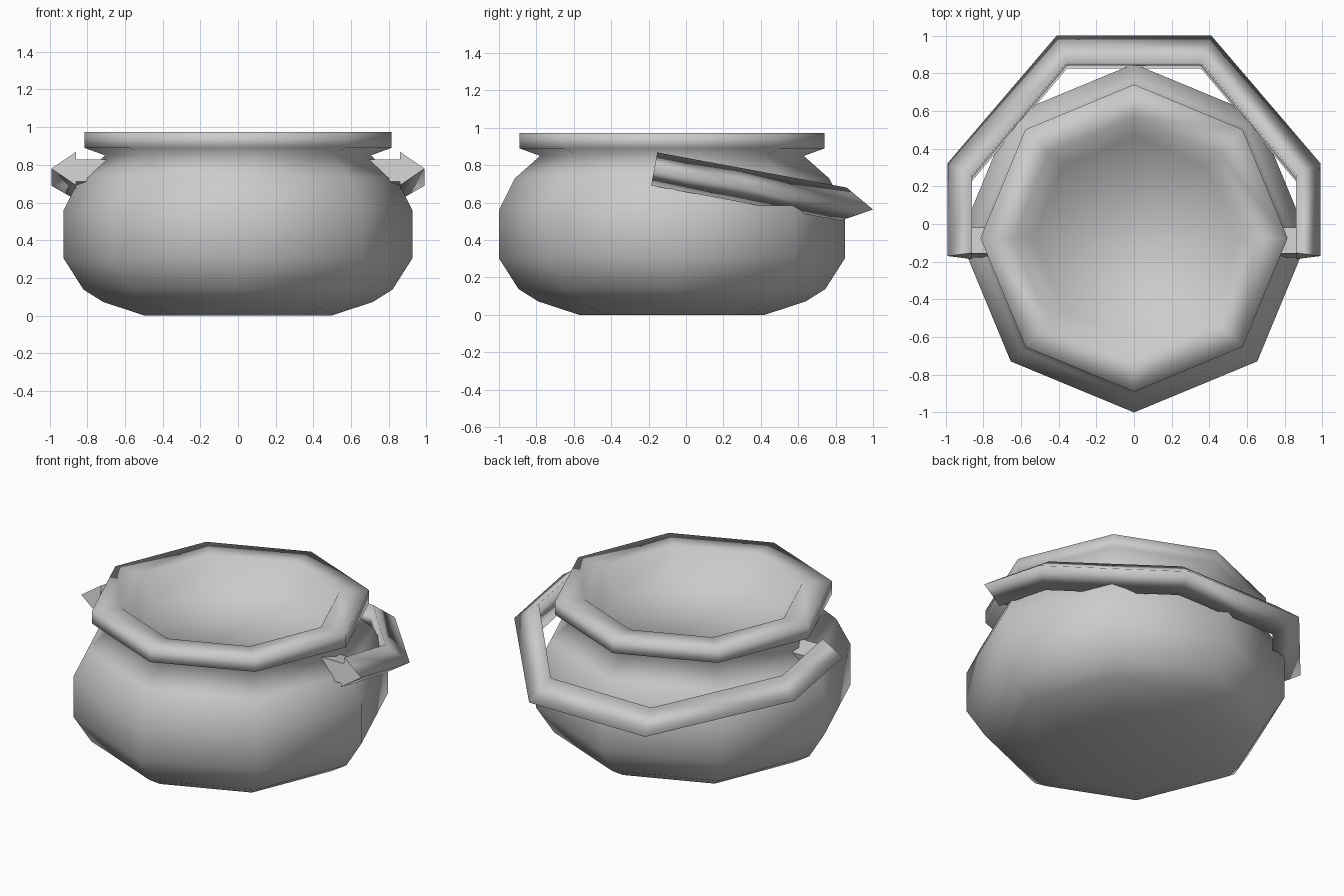
import bpy, bmesh, math
from mathutils import Vector, Matrix

cube = bpy.data.objects.get("Cube")
if cube:
    bpy.data.objects.remove(cube, do_unlink=True)

iron = bpy.data.materials.new("grey_iron")
iron.use_nodes = True
iron.diffuse_color = (0.6, 0.6, 0.6, 1)
iron.node_tree.nodes["Principled BSDF"].inputs["Base Color"].default_value = (0.6, 0.6, 0.6, 1)

SIDES = 8
CENTRE_Y = -0.075
HINGE = Vector((0, -0.17, 0.78))
TILT = Matrix.Translation(HINGE) @ Matrix.Rotation(math.radians(-10.5), 4, "X")


def finish(bm, name, flat=(), matrix=None):
    """Turn a bmesh into a named, coloured object; faces in flat stay unsmoothed."""
    bmesh.ops.recalc_face_normals(bm, faces=bm.faces)
    if matrix:
        bm.transform(matrix)
    for f in bm.faces:
        f.smooth = f not in flat
    mesh = bpy.data.meshes.new(name)
    bm.to_mesh(mesh)
    bm.free()
    mesh.materials.append(iron)
    obj = bpy.data.objects.new(name, mesh)
    bpy.context.collection.objects.link(obj)


def bridge(bm, a, b):
    """Join two closed rings of vertices with quads."""
    for i in range(len(a)):
        j = (i + 1) % len(a)
        bm.faces.new((a[i], a[j], b[j], b[i]))


# Pot: eight-sided lathe, outside wall, rim and shallow inner bowl
profile = [(0.495, 0), (0.715, 0.072), (0.82, 0.138), (0.925, 0.303), (0.925, 0.56),
           (0.84, 0.73), (0.705, 0.85), (0.815, 0.89), (0.815, 0.973),
           (0.64, 0.973), (0.54, 0.8)]
bm = bmesh.new()
rings = []
for r, z in profile:
    angles = [math.tau * k / SIDES for k in range(SIDES)]
    rings.append([bm.verts.new((r * math.cos(a), CENTRE_Y + r * math.sin(a), z)) for a in angles])
for a, b in zip(rings, rings[1:]):
    bridge(bm, a, b)
bm.faces.new(rings[0])
bm.faces.new(rings[-1])
finish(bm, "pot")

# Handle: triangular bar swept round the back, tilted down from the hinge
inner = [(0.86, 0), (0.86, 0.42), (0.355, 1.03)]
outer = [(0.99, 0), (0.99, 0.5), (0.41, 1.19)]
inner += [(-x, y) for x, y in reversed(inner)]
outer += [(-x, y) for x, y in reversed(outer)]
bm = bmesh.new()
sections = []
for (ix, iy), (ox, oy) in zip(inner, outer):
    points = [(ix, iy, 0.09), (ox, oy, 0), (ix, iy, -0.09)]
    sections.append([bm.verts.new(p) for p in points])
for a, b in zip(sections, sections[1:]):
    bridge(bm, a, b)
caps = [bm.faces.new(sections[0]), bm.faces.new(sections[-1])]
finish(bm, "handle", flat=caps, matrix=TILT)

# Pegs joining the handle ends to the pot
for side, name in ((1, "left_peg"), (-1, "right_peg")):
    bm = bmesh.new()
    bmesh.ops.create_cube(bm, size=1)
    bm.transform(Matrix.Translation((side * 0.78, 0.075, -0.01)) @ Matrix.Diagonal((0.17, 0.14, 0.12, 1)))
    finish(bm, name, flat=list(bm.faces), matrix=TILT)
